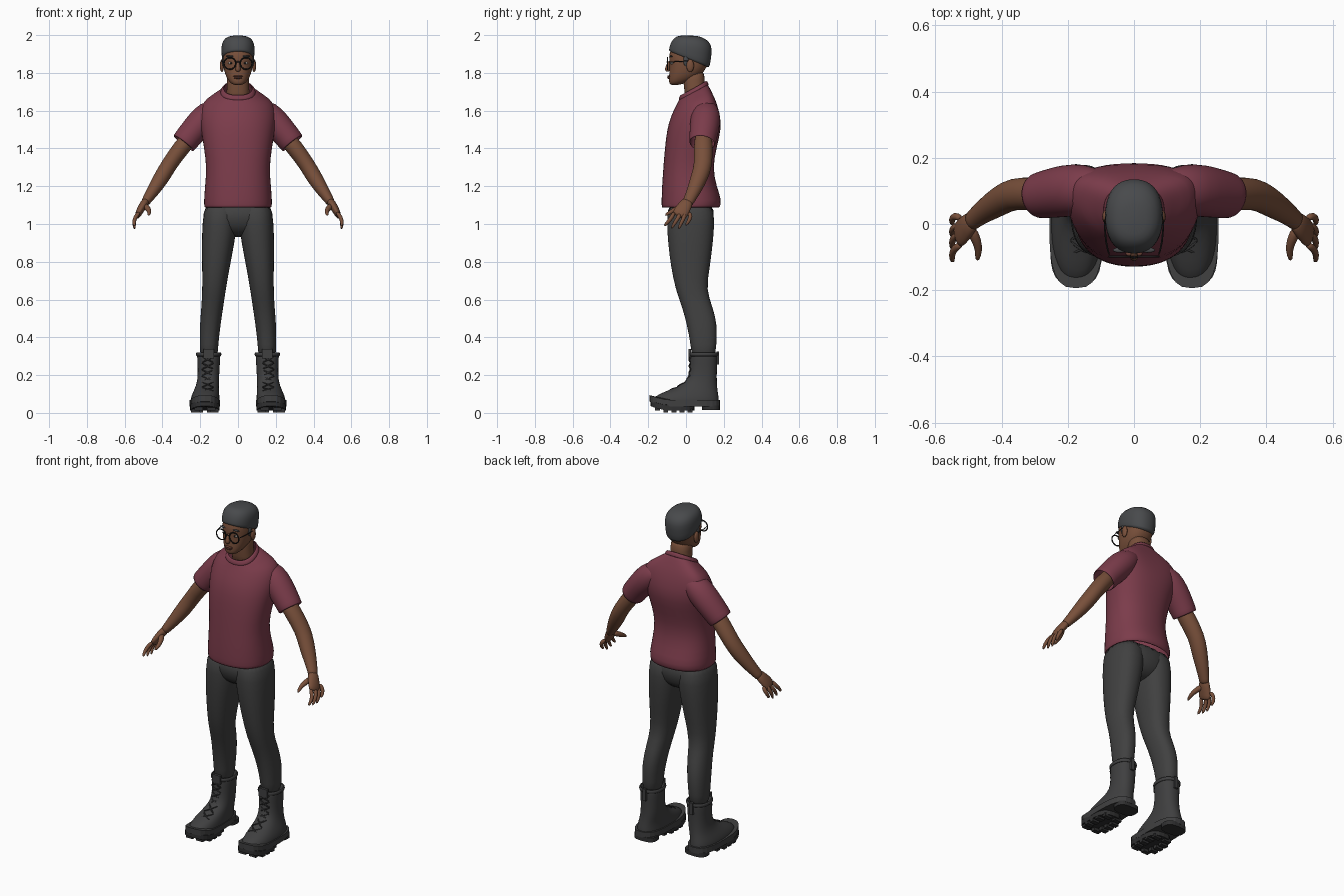
import bpy
import bmesh
import math
from mathutils import Vector

default_cube = bpy.data.objects.get("Cube")
if default_cube:
    bpy.data.objects.remove(default_cube, do_unlink=True)


def make_material(name, red, green, blue):
    material = bpy.data.materials.new(name)
    material.use_nodes = True
    material.diffuse_color = (red, green, blue, 1)
    shader = material.node_tree.nodes["Principled BSDF"]
    shader.inputs["Base Color"].default_value = (red, green, blue, 1)
    shader.inputs["Roughness"].default_value = 0.8
    return material


SKIN = make_material("brown skin", .19, .08, .043)
SHIRT = make_material("maroon cloth", .2, .045, .07)
PANTS = make_material("charcoal denim", .052, .052, .052)
HAIR = make_material("dark grey hair", .065, .068, .072)
BOOT = make_material("grey black leather", .05, .05, .051)
SOLE = make_material("black rubber", .03, .03, .031)
FRAME = make_material("black frame", .012, .012, .012)
LIP = make_material("dark lip", .14, .05, .035)
EYE = make_material("eye white", .5, .47, .43)
SIDES = 24


def finish(name, bm, material, smooth=True):
    bmesh.ops.recalc_face_normals(bm, faces=bm.faces[:])
    mesh = bpy.data.meshes.new(name)
    bm.to_mesh(mesh)
    bm.free()
    mesh.materials.append(material)
    for polygon in mesh.polygons:
        polygon.use_smooth = smooth
    obj = bpy.data.objects.new(name, mesh)
    bpy.context.collection.objects.link(obj)
    return obj


def skin(name, rings, material, closed=True, wall=0, smooth=True):
    """Join a list of point rings into one surface."""
    bm = bmesh.new()
    loops = [[bm.verts.new(point) for point in ring] for ring in rings]
    for low, high in zip(loops, loops[1:]):
        for i in range(len(low)):
            j = (i + 1) % len(low)
            bm.faces.new((low[i], low[j], high[j], high[i]))
    if closed:
        bm.faces.new(loops[0])
        bm.faces.new(loops[-1])
    obj = finish(name, bm, material, smooth)
    if wall:
        solid = obj.modifiers.new("wall", "SOLIDIFY")
        solid.thickness = wall
        solid.offset = -1
    if smooth:
        subdivision = obj.modifiers.new("smooth", "SUBSURF")
        subdivision.levels = subdivision.render_levels = 1
    return obj


def ring(z, x, half, front, back, tilt=0, bend=0, power=2.3):
    """Level oval; tilt raises the back, bend sweeps the sides back."""
    points = []
    for i in range(SIDES):
        angle = math.tau * i / SIDES
        c, s = math.cos(angle), math.sin(angle)
        u = math.copysign(abs(c) ** (2 / power), c)
        v = math.copysign(abs(s) ** (2 / power), s)
        y = (front + back) / 2 + (back - front) / 2 * v + bend * u * u
        points.append(Vector((x + half * u, y, z + tilt * v)))
    return points


def limb(name, path, material, side=1, closed=True, wall=0, sides=16):
    """Tube along (x, y, z, thickness, depth) stations."""
    centres = [Vector((side * p[0], p[1], p[2])) for p in path]
    rings = []
    for k, p in enumerate(path):
        tangent = (centres[min(k + 1, len(path) - 1)] - centres[max(k - 1, 0)]).normalized()
        across = tangent.cross(Vector((0, 1, 0.01))).normalized()
        depth = across.cross(tangent)
        rings.append([centres[k] + across * p[3] * math.cos(math.tau * i / sides)
                      + depth * p[-1] * math.sin(math.tau * i / sides) for i in range(sides)])
    return skin(name, rings, material, closed, wall)


def ball(name, centre, size, material):
    bm = bmesh.new()
    bmesh.ops.create_uvsphere(bm, u_segments=16, v_segments=10, radius=1)
    bmesh.ops.scale(bm, vec=size, verts=bm.verts)
    bmesh.ops.translate(bm, vec=centre, verts=bm.verts)
    return finish(name, bm, material)


def box(name, centre, size, material):
    bm = bmesh.new()
    bmesh.ops.create_cube(bm, size=1)
    bmesh.ops.scale(bm, vec=size, verts=bm.verts)
    bmesh.ops.translate(bm, vec=centre, verts=bm.verts)
    return finish(name, bm, material, False)


# Shirt body and ribbed neckband
torso = [(1.085, 0, .18, -.13, .178), (1.12, 0, .182, -.131, .193), (1.2, 0, .176, -.128, .162),
         (1.3, 0, .167, -.121, .142), (1.4, 0, .181, -.113, .162), (1.5, 0, .197, -.102, .187, 0, .01),
         (1.57, 0, .207, -.083, .183, 0, .03), (1.645, 0, .192, -.05, .158, .01, .04),
         (1.675, 0, .145, -.042, .135, .025, .03), (1.705, 0, .088, -.034, .114, .04)]
skin("shirt_body", [ring(*row) for row in torso], SHIRT, False, .008)
neckband = [(1.695, 0, .095, -.04, .121, .04), (1.71, 0, .09, -.037, .117, .04),
            (1.722, 0, .077, -.029, .108, .038)]
skin("neckband", [ring(*row) for row in neckband], SHIRT, False, .007)

# Pelvis of the trousers
pelvis = [(1.13, 0, .176, -.1, .15), (1.02, 0, .185, -.1, .15),
          (.96, 0, .13, -.07, .125), (.93, 0, .05, -.01, .07)]
skin("trouser_seat", [ring(*row) for row in pelvis], PANTS)

# Head and neck
neck = [(1.63, 0, .068, 0, .115), (1.7, 0, .06, -.008, .103),
        (1.76, 0, .058, -.015, .097), (1.82, 0, .06, -.02, .1)]
skin("neck", [ring(*row) for row in neck], SKIN)
head = [(1.735, 0, .022, -.082, -.04), (1.747, 0, .042, -.09, .0), (1.775, 0, .062, -.091, .065),
        (1.81, 0, .074, -.088, .1), (1.85, 0, .08, -.087, .118), (1.885, 0, .081, -.092, .12),
        (1.92, 0, .079, -.084, .118), (1.955, 0, .065, -.06, .1), (1.98, 0, .03, -.02, .05)]
skin("head", [ring(*row) for row in head], SKIN)
hair = [(1.868, 0, .083, -.087, .122, -.045), (1.875, 0, .086, -.091, .126, -.043),
        (1.92, 0, .089, -.089, .138, -.015), (1.955, 0, .087, -.081, .136, -.006),
        (1.984, 0, .072, -.062, .108, -.004), (1.999, 0, .035, -.035, .06)]
skin("hair", [ring(*row) for row in hair], HAIR)

# Face
limb("nose", [(0, -.085, 1.865, .007), (0, -.095, 1.84, .01), (0, -.1, 1.818, .015),
              (0, -.095, 1.806, .01)], SKIN)
ball("upper_lip", (0, -.09, 1.782), (.026, .009, .005), LIP)
ball("lower_lip", (0, -.09, 1.774), (.022, .01, .006), LIP)
limb("glasses_bridge", [(-.014, -.1, 1.856, .003), (0, -.102, 1.859, .003),
                        (.014, -.1, 1.856, .003)], FRAME, sides=8)

laces = [(.3, .012), (.265, .013), (.23, .015), (.195, .011), (.165, -.005), (.135, -.06), (.115, -.1)]

for side, label in ((-1, "right"), (1, "left")):
    # Eye, brow, ear and sideburn
    ball(label + "_eye", (side * .037, -.073, 1.852), (.015, .01, .007), EYE)
    ball(label + "_pupil", (side * .037, -.08, 1.852), (.006, .005, .006), FRAME)
    ball(label + "_brow", (side * .04, -.079, 1.888), (.024, .008, .005), HAIR)
    ball(label + "_ear", (side * .085, .022, 1.838), (.011, .02, .034), SKIN)
    ball(label + "_sideburn", (side * .078, .0, 1.865), (.007, .014, .03), HAIR)

    # Glasses
    bpy.ops.mesh.primitive_torus_add(location=(side * .043, -.098, 1.85), rotation=(math.pi / 2, 0, 0),
                                     major_radius=.031, minor_radius=.0035,
                                     major_segments=28, minor_segments=8)
    rim = bpy.context.object
    rim.name = label + "_glasses_rim"
    rim.data.materials.append(FRAME)
    bpy.ops.object.shade_smooth()
    limb(label + "_glasses_temple", [(.073, -.097, 1.857, .003), (.086, -.06, 1.859, .003),
                                     (.09, .025, 1.864, .003)], FRAME, side, sides=8)

    # Sleeve and arm
    limb(label + "_sleeve", [(.1, .105, 1.615, .045, .055), (.15, .105, 1.585, .078, .078),
                             (.208, .1, 1.525, .075, .08), (.255, .092, 1.47, .07, .074),
                             (.29, .085, 1.425, .069, .07)], SHIRT, side, False, .007, SIDES)
    limb(label + "_arm", [(.22, .095, 1.5, .045), (.3, .09, 1.405, .047, .052),
                          (.365, .093, 1.315, .042, .049), (.402, .072, 1.25, .044, .047),
                          (.452, .04, 1.172, .034, .037), (.484, .015, 1.125, .025, .03),
                          (.494, .005, 1.108, .024, .032)], SKIN, side)

    # Hand
    limb(label + "_palm", [(.482, .018, 1.13, .023, .029), (.505, -.007, 1.095, .022, .038),
                           (.525, -.028, 1.06, .019, .043), (.533, -.04, 1.038, .014, .038)], SKIN, side)
    for i, finger in enumerate(("index", "middle", "ring", "little")):
        root = .033 * i - .072 + .004 * i * (i < 2)
        tip = .038 * i - .116
        drop = (.988, .974, .97, .992)[i]
        limb(label + "_" + finger + "_finger",
             [(.522, root * .8 - .005, 1.062, .011), (.542, root, 1.04, .012),
              (.552, (root + tip) / 2, 1.012, .0105), (.547, tip, drop, .007)], SKIN, side, sides=10)
    limb(label + "_thumb", [(.495, -.01, 1.1, .018), (.475, -.05, 1.08, .016),
                            (.468, -.08, 1.064, .012), (.474, -.112, 1.045, .007)], SKIN, side, sides=10)

    # Trouser leg
    leg = [(1.13, .092, .086, -.1, .148), (1.0, .097, .092, -.102, .152), (.9, .105, .087, -.096, .143),
           (.77, .117, .073, -.08, .127), (.65, .127, .062, -.055, .106), (.56, .136, .058, -.02, .143),
           (.46, .148, .055, .006, .167), (.36, .154, .049, .025, .161), (.28, .154, .047, .03, .155)]
    skin(label + "_trouser_leg", [ring(z, side * x, *rest) for z, x, *rest in leg], PANTS)

    # Boot upper, cuff, tongue and pull tab
    boot = [(.05, .174, .077, -.183, .176), (.075, .174, .077, -.178, .175), (.1, .171, .072, -.145, .171),
            (.125, .166, .065, -.08, .167), (.155, .16, .059, -.008, .164), (.2, .156, .057, .016, .163),
            (.26, .155, .059, .021, .165), (.318, .155, .064, .02, .168)]
    skin(label + "_boot", [ring(z, side * x, *rest) for z, x, *rest in boot], BOOT, False, .01)
    cuff = [(.298, .155, .065, .017, .169), (.31, .155, .069, .014, .172), (.322, .155, .065, .017, .169)]
    skin(label + "_boot_cuff", [ring(z, side * x, *rest) for z, x, *rest in cuff], BOOT, False, .008)
    box(label + "_boot_tongue", (side * .155, .02, .312), (.055, .014, .05), BOOT)
    box(label + "_pull_tab", (side * .155, .168, .29), (.022, .014, .07), BOOT)

    # Crossed laces
    for (top, y_top), (low, y_low) in zip(laces, laces[1:]):
        for lean in (-1, 1):
            limb(label + "_lace", [(.16 - lean * .034, y_low + .012, low, .004),
                                   (.16, (y_top + y_low) / 2 - .001, (top + low) / 2, .005),
                                   (.16 + lean * .034, y_top + .012, top, .004)], SOLE, side, sides=8)

    # Sole: curled welt, forefoot, heel block and lugs
    def curl(points):
        for point in points:
            point.z += .025 * max(0, (-point.y - .07) / .12) ** 2
        return points

    layers = {"welt": (.034, .068, .081, -.194, .181),
              "forefoot": (.012, .04, .078, -.188, .045),
              "heel": (.014, .04, .068, .085, .179)}
    for part, (low, high, half, front, back) in layers.items():
        centre = side * (.168 if part == "heel" else .175)
        skin(label + "_sole_" + part,
             [curl(ring(z, centre, half, front, back, power=2.8)) for z in (low, high)],
             SOLE if part != "welt" else BOOT, smooth=False)
    for row in range(5):
        y = -.15 + .043 * row
        for lean in (-1, 1):
            reach = .034 if row in (0, 4) else .05
            lift = .025 * max(0, (-y - .07) / .12) ** 2
            box(label + "_tread_lug", (side * .175 + lean * reach, y, .011 + lift), (.045, .026, .02), SOLE)
